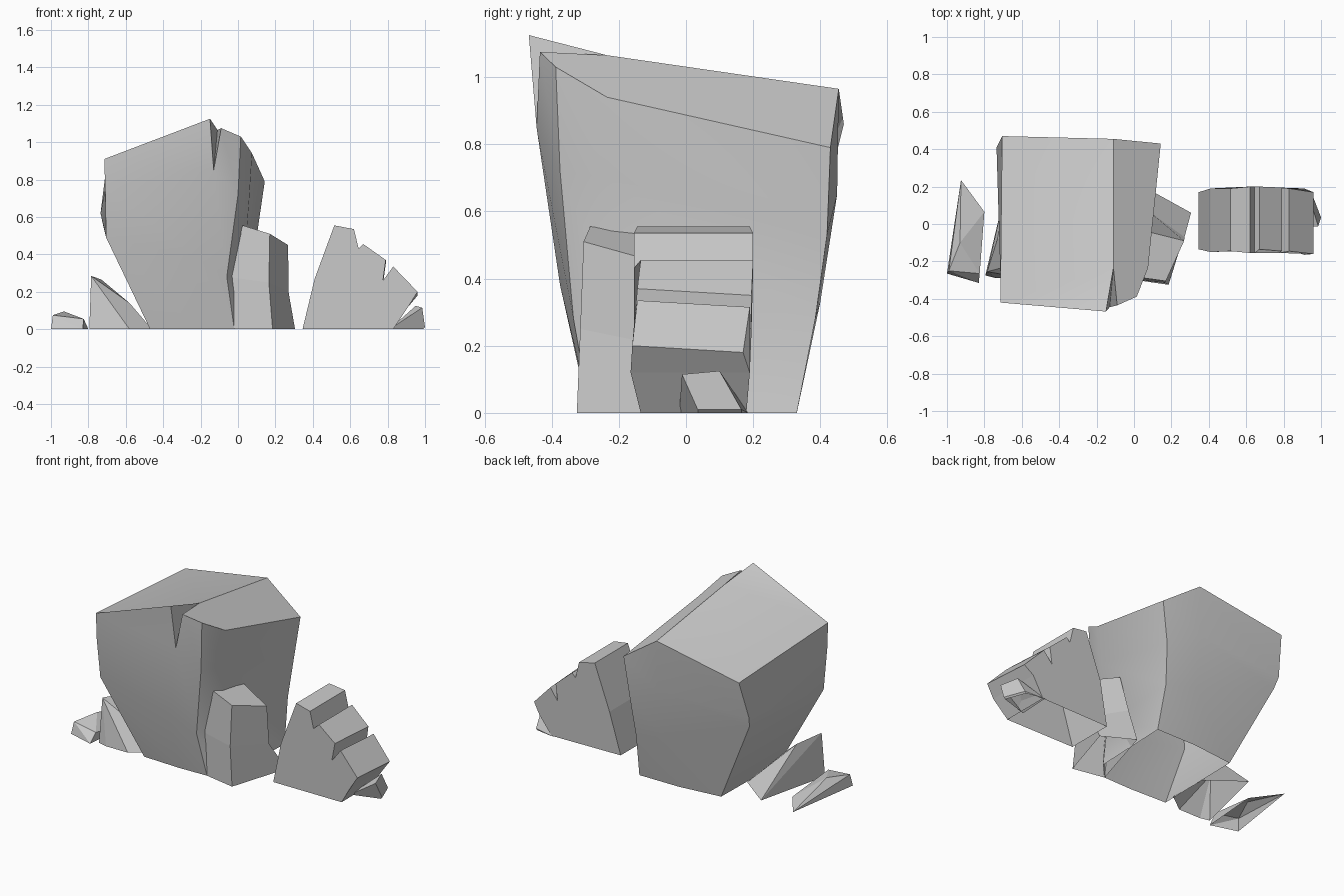
import bpy, bmesh

if "Cube" in bpy.data.objects:
    bpy.data.objects.remove(bpy.data.objects["Cube"])


def finish(name, bm, smooth=None):
    """Orient the closed shape, open its underside and make the object."""
    bmesh.ops.recalc_face_normals(bm, faces=bm.faces[:])
    under = [f for f in bm.faces if all(v.co.z < .005 for v in f.verts)]
    bmesh.ops.delete(bm, geom=under, context='FACES')
    me = bpy.data.meshes.new(name)
    bm.to_mesh(me)
    bm.free()
    ob = bpy.data.objects.new(name, me)
    bpy.context.collection.objects.link(ob)
    if smooth:
        bpy.ops.object.select_all(action='DESELECT')
        ob.select_set(True)
        bpy.context.view_layer.objects.active = ob
        bpy.ops.object.shade_smooth_by_angle(angle=smooth)


def hull_rock(name, pts):
    bm = bmesh.new()
    for p in pts:
        bm.verts.new(p)
    bmesh.ops.convex_hull(bm, input=bm.verts[:])
    loose = [v for v in bm.verts if not v.link_faces]
    bmesh.ops.delete(bm, geom=loose, context='VERTS')
    bmesh.ops.dissolve_limit(bm, angle_limit=.12, verts=bm.verts[:], edges=bm.edges[:])
    finish(name, bm)


class ColumnRock:
    """Rock skinned between vertical columns of points (top to bottom)."""
    def __init__(self):
        self.bm = bmesh.new()
        self.cache = {}

    def v(self, p):
        if p not in self.cache:
            self.cache[p] = self.bm.verts.new(p)
        return self.cache[p]

    def face(self, *pts):
        self.bm.faces.new([self.v(p) for p in pts])

    def skin(self, cols):
        for a, b in zip(cols, cols[1:]):
            for i in range(len(a) - 1):
                self.face(a[i], a[i + 1], b[i + 1], b[i])


# Main boulder
fl = [(-.715, -.42, .91), (-.71, -.42, .75), (-.705, -.39, .49), (-.47, -.28, 0)]
n = [(-.13, -.445, .85), (-.22, -.375, .38), (-.22, -.29, 0)]
a, f = (-.15, -.468, 1.125), (-.09, -.435, 1.075)
c = [(.015, -.388, 1.03), (.0, -.375, .72), (-.06, -.335, .28), (-.02, -.285, 0)]
d = [(.075, -.235, .94), (.06, -.235, .7), (.03, -.2, .3), (.08, -.18, 0)]
e = [(.143, .43, .79), (.105, .42, .53), (.085, .385, .28), (.10, .33, 0)]
b = [(-.11, .455, .965), (-.11, .45, .65), (-.13, .40, .33), (-.18, .33, 0)]
h = [(-.705, .47, .86), (-.735, .41, .62), (-.72, .385, .55), (-.46, .30, 0)]
p = (-.11, -.235, 1.065)
r = ColumnRock()
r.skin([fl, [a] + n])
r.skin([[f] + n, c, d, e, b, h, fl])
r.face(fl[0], a, p)                         # left top slope
r.face(fl[0], p, h[0])
r.face(p, b[0], h[0])
r.face(p, f, c[0], d[0], e[0], b[0])        # right top slope
r.face(a, n[0], p)                          # crack walls
r.face(n[0], f, p)
r.face(*[q[-1] for q in (fl, n, c, d, e, b, h)])
finish("main_boulder", r.bm, 0.5)

# Upright rock leaning against the boulder
cols = [
    [(.025, -.285, .555), (-.055, -.29, .28), (-.02, -.285, 0)],
    [(.17, -.305, .51), (.165, -.315, .25), (.185, -.325, 0)],
    [(.268, -.09, .45), (.27, -.07, .20), (.305, .06, 0)],
    [(.07, -.04, .52), (.09, .06, .25), (.115, .165, 0)]]
r = ColumnRock()
r.skin(cols + cols[:1])
r.face(*[q[0] for q in cols])
r.face(*[q[-1] for q in cols])
finish("leaning_rock", r.bm)

# Stepped slab rock: profile with front and back y for each point
prof = [(.345, 0, -.135, .17), (.41, .27, -.15, .19), (.515, .555, -.145, .19),
        (.62, .535, -.155, .20), (.645, .43, -.155, .20), (.67, .455, -.135, .20),
        (.79, .37, -.145, .195), (.775, .26, -.155, .195), (.83, .335, -.145, .19),
        (.96, .20, -.16, .17), (.91, .12, -.165, .19), (.83, 0, -.135, .18)]
bm = bmesh.new()
front = [bm.verts.new((x, y0, z)) for x, z, y0, y1 in prof]
back = [bm.verts.new((x, y1, z - (.02 if x > .75 and z > .15 else 0)))
        for x, z, y0, y1 in prof]
bm.faces.new(front)
bm.faces.new(back)
for i in range(len(prof)):
    j = (i + 1) % len(prof)
    bm.faces.new((front[i], front[j], back[j], back[i]))
finish("stepped_rock", bm)

# Small loose stones
hull_rock("right_pebble", [
    (.985, -.012, .115), (.95, .10, .125), (1, .035, .01), (.95, .165, .01),
    (.81, -.02, 0), (.82, .185, 0), (.99, .035, 0), (.94, .165, 0)])
hull_rock("left_stone", [
    (-.785, -.255, .285), (-.73, -.08, .265), (-.58, -.2, .14),
    (-.795, -.275, 0), (-.735, -.29, 0), (-.58, -.29, 0), (-.46, -.2, 0),
    (-.47, .05, 0), (-.68, .21, 0)])
hull_rock("far_left_stone", [
    (-.99, -.25, .075), (-.93, -.10, .095), (-.825, -.265, .055),
    (-1, -.265, 0), (-.83, -.315, 0), (-.80, .065, 0), (-.925, .235, 0)])
